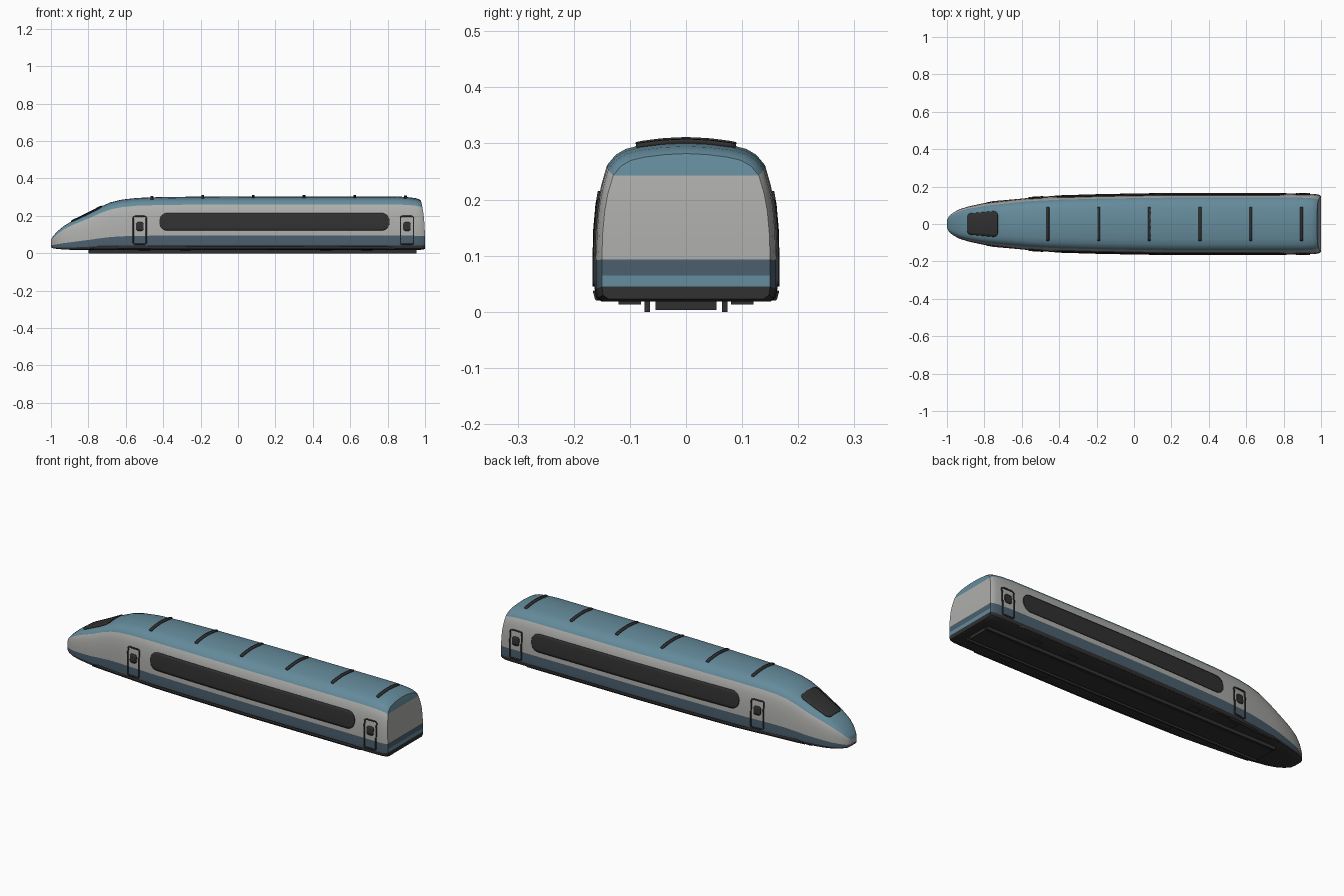
import bpy, bmesh, math
from mathutils import Vector
from mathutils.bvhtree import BVHTree

if "Cube" in bpy.data.objects:
    bpy.data.objects.remove(bpy.data.objects["Cube"])


def material(name, rgb):
    m = bpy.data.materials.new(name)
    m.diffuse_color = (*rgb, 1)
    m.use_nodes = True
    m.node_tree.nodes["Principled BSDF"].inputs["Base Color"].default_value = m.diffuse_color
    return m


TEAL = material("teal", (0.13, 0.26, 0.33))
GREY = material("light grey", (0.42, 0.42, 0.41))
NAVY = material("slate blue", (0.07, 0.115, 0.155))
DARK = material("charcoal", (0.03, 0.03, 0.03))


def make(name, bm, mats, smooth=True):
    bmesh.ops.recalc_face_normals(bm, faces=bm.faces[:])
    me = bpy.data.meshes.new(name)
    bm.to_mesh(me)
    bm.free()
    for m in mats:
        me.materials.append(m)
    if smooth:
        me.shade_smooth()
        me.set_sharp_from_angle(angle=math.radians(35))
    ob = bpy.data.objects.new(name, me)
    bpy.context.collection.objects.link(ob)
    return ob


# Body: half cross-section (width share, height share), swept through stations
SECTION = [(0, 0), (.5, 0), (.92, 0), (.985, .025), (1, .085), (1, .16), (1, .27),
           (.99, .45), (.967, .6), (.93, .72), (.865, .85), (.77, .915),
           (.66, .952), (.5, .975), (.25, .993), (0, 1)]
# x, half width, bottom, top
STATIONS = [(-1, .022, .032, .072), (-.99, .042, .027, .09), (-.965, .062, .023, .118),
            (-.93, .08, .02, .147), (-.88, .095, .018, .177), (-.8, .112, .018, .215),
            (-.74, .12, .018, .247), (-.68, .127, .018, .273), (-.62, .134, .018, .287),
            (-.54, .142, .018, .296), (-.4, .15, .018, .301), (-.2, .156, .018, .303),
            (0, .16, .018, .304), (.2, .163, .018, .304), (.85, .163, .018, .304),
            (.93, .162, .018, .3), (.97, .16, .018, .295), (.99, .156, .02, .289),
            (1, .15, .023, .282)]
N = len(SECTION) - 1


def band(j):
    return 3 if j < 4 else 2 if j < 6 else 1 if j < 10 else 0


bm = bmesh.new()
rings = []
for x, w, lo, hi in STATIONS:
    ring = []
    for k in range(2 * N):
        u, v = SECTION[k] if k <= N else SECTION[2 * N - k]
        lean = .022 * v ** 3 if x > .9 else 0      # rear wall leans forward at the top
        ring.append(bm.verts.new((x - lean, w * u * (1 if k <= N else -1), lo + (hi - lo) * v)))
    rings.append(ring)
for a, b in zip(rings, rings[1:]):
    for k in range(2 * N):
        n = (k + 1) % (2 * N)
        f = bm.faces.new((a[k], a[n], b[n], b[k]))
        f.material_index = band(k if k < N else 2 * N - 1 - k)
# End walls, in horizontal strips
for ring in (rings[0], rings[-1]):
    for j in range(N):
        quad = [ring[j], ring[j + 1], ring[-(j + 1) % (2 * N)], ring[-j % (2 * N)]]
        f = bm.faces.new(list(dict.fromkeys(quad)))
        f.material_index = band(j)
        if ring is rings[-1] and j == 4:
            f.material_index = 0                    # teal stripe on the rear wall
bmesh.ops.recalc_face_normals(bm, faces=bm.faces[:])
tree = BVHTree.FromBMesh(bm)
make("train_body", bm, [TEAL, GREY, NAVY, DARK])


def patch(name, rows, side, closed=False, lift=.0015, thick=.005, mat=DARK):
    """Plate that follows the body; rows hold (x, z) for sides or (x, y) for the top."""
    bm = bmesh.new()
    grid = []
    for row in rows:
        line = []
        for a, b in row:
            start = Vector((a, side * 2, b)) if side else Vector((a, b, 2))
            ray = Vector((0, -side, 0)) if side else Vector((0, 0, -1))
            hit = tree.ray_cast(start, ray)
            line.append(bm.verts.new(hit[0] + hit[1] * lift))
        grid.append(line)
    pairs = list(zip(grid, grid[1:])) + ([(grid[-1], grid[0])] if closed else [])
    for p, q in pairs:
        for i in range(len(p) - 1):
            bm.faces.new((p[i], p[i + 1], q[i + 1], q[i]))
    ob = make(name, bm, [mat])
    s = ob.modifiers.new("thickness", 'SOLIDIFY')
    s.thickness, s.offset = thick, 0


def rounded_rows(x0, x1, c, h0, h1, r, mid, across):
    """Rows across a rounded panel; half height runs from h0 at x0 to h1 at x1."""
    steps = [r * (1 - math.cos(i * math.pi / 12)) for i in range(7)]
    xs = [x0 + s for s in steps]
    xs += [x0 + r + (x1 - x0 - 2 * r) * i / mid for i in range(1, mid)]
    xs += [x1 - s for s in reversed(steps)]
    rows = []
    for x in xs:
        d = max(0, r - min(x - x0, x1 - x))
        h = h0 + (h1 - h0) * (x - x0) / (x1 - x0) - r + math.sqrt(max(0, r * r - d * d))
        rows.append([(x, c - h + 2 * h * i / across) for i in range(across + 1)])
    return rows


def frame_rows(x0, x1, z0, z1, r, t):
    """Closed loop of outer and inner points of a rounded frame."""
    rows = []
    corners = [(x1 - r, z1 - r, 0), (x0 + r, z1 - r, 90), (x0 + r, z0 + r, 180), (x1 - r, z0 + r, 270)]
    for n, (cx, cz, a0) in enumerate(corners):
        for i in range(5):
            a = math.radians(a0 + i * 22.5)
            rows.append([(cx + q * math.cos(a), cz + q * math.sin(a)) for q in (r, r - t)])
        nx, nz, na = corners[(n + 1) % 4]
        a = math.radians(na)
        end = [(nx + q * math.cos(a), nz + q * math.sin(a)) for q in (r, r - t)]
        last = rows[-1]
        for i in range(1, 8):
            rows.append([(p[0] + (e[0] - p[0]) * i / 8, p[1] + (e[1] - p[1]) * i / 8)
                         for p, e in zip(last, end)])
    return rows


# Side windows, doors and skirts on both sides
for side, label in ((-1, "front"), (1, "back")):
    patch(f"window_band_{label}", rounded_rows(-.42, .81, .168, .047, .047, .044, 24, 8), side)
    for x, end in ((-.525, "nose"), (.903, "rear")):
        patch(f"door_frame_{end}_{label}", frame_rows(x - .038, x + .038, .045, .2, .012, .006), side, True)
        patch(f"door_window_{end}_{label}", rounded_rows(x - .02, x + .02, .143, .023, .023, .012, 3, 4), side)
    skirt = [(-.79, .024), (-.75, .038), (-.4, .038), (-.2, .038), (0, .038),
             (.2, .038), (.8, .038), (.84, .024)]
    patch(f"skirt_{label}", [[(x, .0225), (x, z)] for x, z in skirt], side)

# Windscreen and roof ribs
patch("windscreen", rounded_rows(-.892, -.728, 0, .055, .07, .022, 8, 10), 0)
for i in range(6):
    x = -.46 + i * .271
    patch(f"roof_rib_{i + 1}", [[(x + d, -.088 + .011 * k) for k in range(17)] for d in (-.007, .007)],
          0, lift=.003, thick=.009)


# Underside: tray, rails and running gear boxes
def box(name, x0, x1, y0, y1, z0, z1):
    bm = bmesh.new()
    bmesh.ops.create_cube(bm, size=1)
    for v in bm.verts:
        v.co = ((x0 + x1) / 2 + v.co.x * (x1 - x0), (y0 + y1) / 2 + v.co.y * (y1 - y0),
                (z0 + z1) / 2 + v.co.z * (z1 - z0))
    make(name, bm, [DARK], smooth=False)


box("under_tray", -.8, .955, -.054, .054, .003, .022)
for s, label in ((-1, "front"), (1, "back")):
    box(f"rail_{label}", -.8, .955, s * .069 - .005, s * .069 + .005, 0, .022)
    for n, x in enumerate((-.5, -.28, .47, .69)):
        box(f"running_gear_{n + 1}_{label}", x - .03, x + .03, s * .1 - .02, s * .1 + .02, .013, .022)
